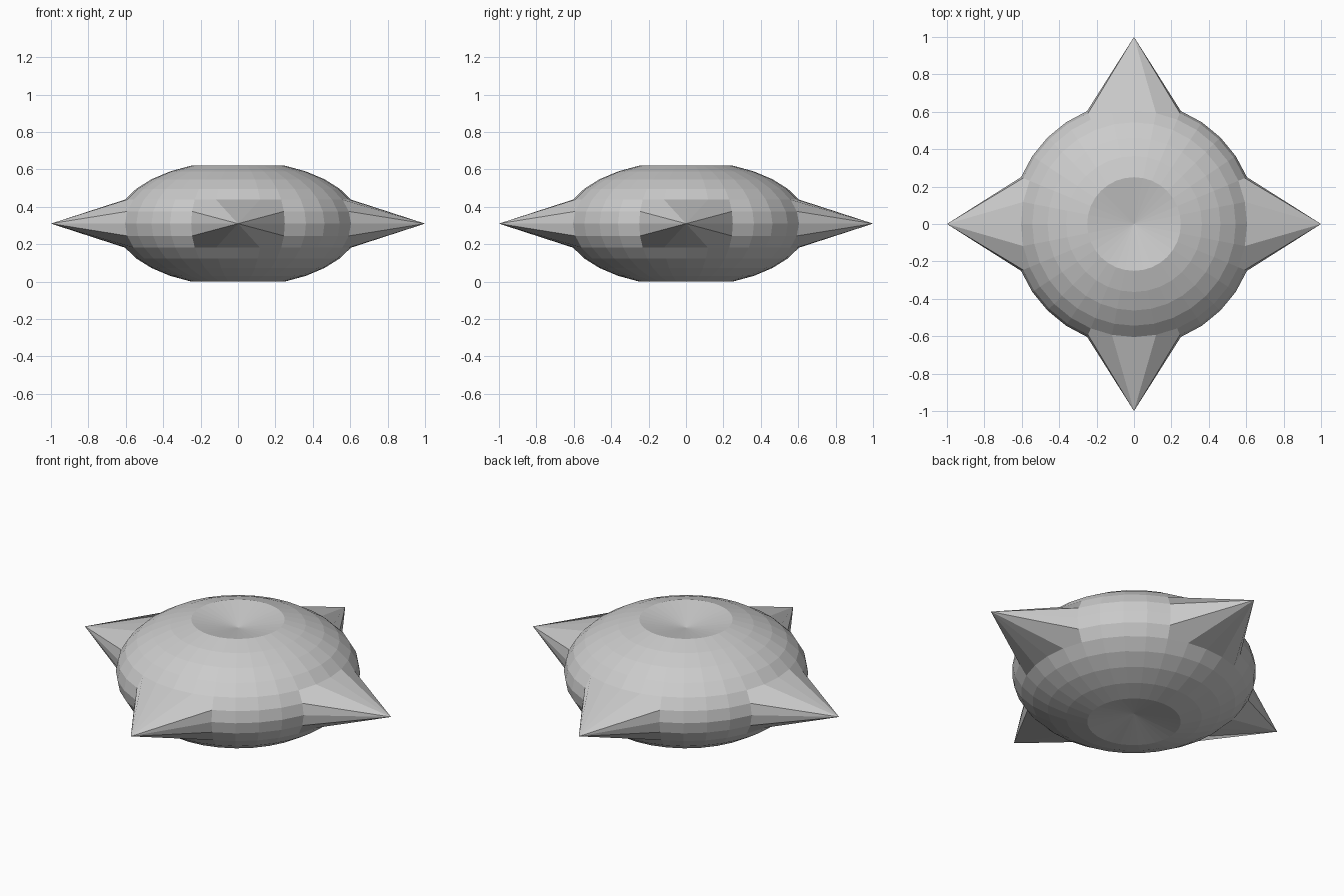
import bpy, bmesh
from math import sin, cos, atan2, acos, radians, pi
from mathutils import Vector

if "Cube" in bpy.data.objects:
    bpy.data.objects.remove(bpy.data.objects["Cube"])

R, RZ, MID = 0.654, 0.3355, 0.31   # body radius, vertical radius, centre height
STEP = radians(11.25)              # angle between grid lines of the ball
LIMIT = STEP * 1.5

bm = bmesh.new()
bmesh.ops.create_uvsphere(bm, u_segments=32, v_segments=16, radius=1)


def collapse(verts, point):
    """Pull a patch of vertices together into a single point."""
    bmesh.ops.pointmerge(bm, verts=verts, merge_co=point)


def patch(azimuth):
    """The 3 x 3 vertices around a point on the equator."""
    found = []
    for v in bm.verts:
        turn = (atan2(v.co.y, v.co.x) - azimuth + pi) % (2 * pi) - pi
        if abs(turn) < LIMIT and abs(acos(max(-1, min(1, v.co.z))) - pi / 2) < LIMIT:
            found.append(v)
    return found


# Choose all patches on the round ball before reshaping
spikes = [(patch(i * pi / 2), Vector((cos(i * pi / 2), sin(i * pi / 2), MID))) for i in range(4)]
dimples = [([v for v in bm.verts if v.co.z * s > cos(LIMIT)],
            Vector((0, 0, MID + s * 0.26))) for s in (1, -1)]

# Flatten the ball
for v in bm.verts:
    v.co = Vector((v.co.x * R, v.co.y * R, v.co.z * RZ + MID))

# Four pointed spikes and the sunken cones at the top and bottom
for verts, point in spikes + dimples:
    collapse(verts, point)

bmesh.ops.recalc_face_normals(bm, faces=bm.faces[:])
mesh = bpy.data.meshes.new("spiked_body")
bm.to_mesh(mesh)
bm.free()
body = bpy.data.objects.new("spiked_body", mesh)
bpy.context.collection.objects.link(body)
